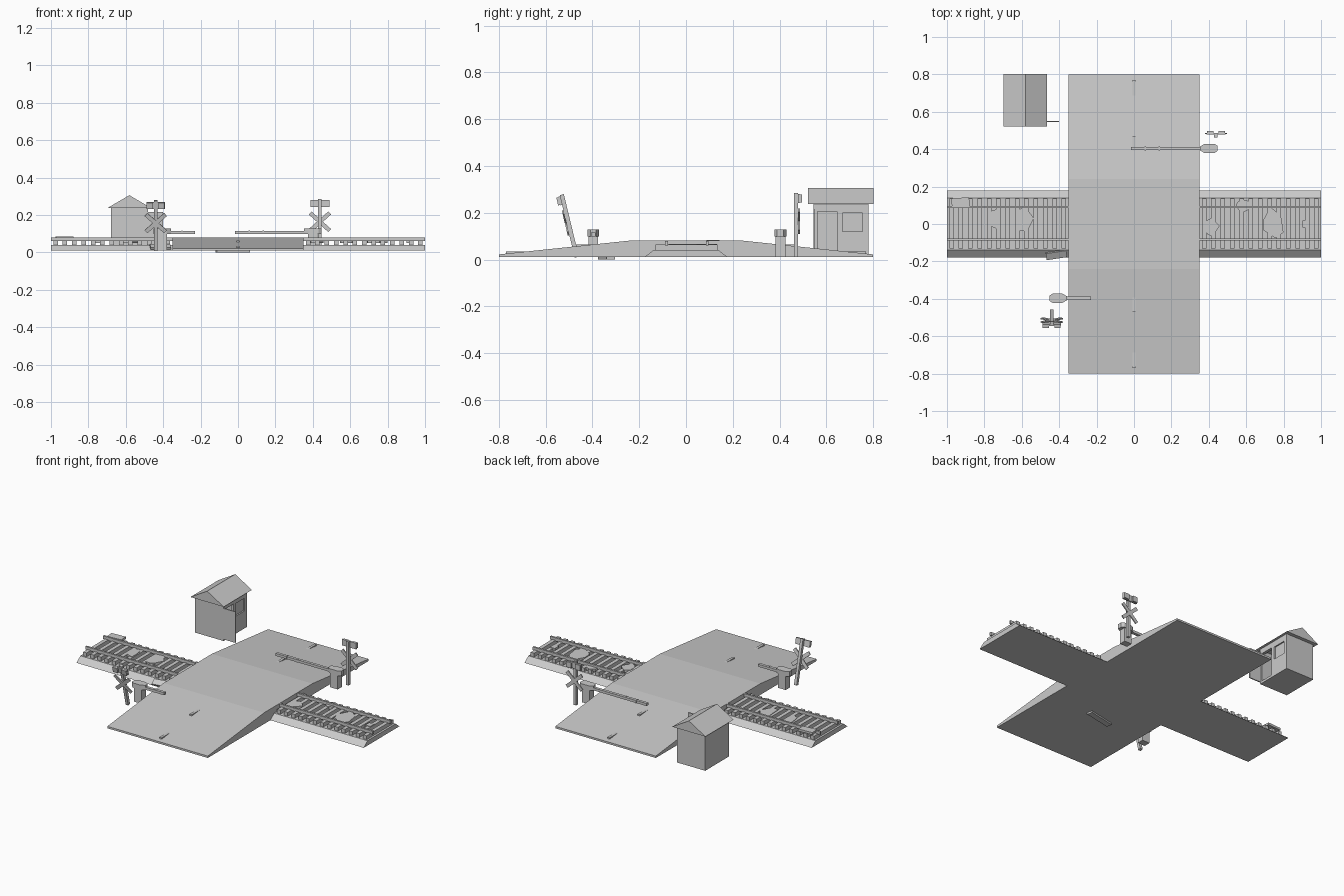
import bpy, bmesh, math, random
from mathutils import Matrix, Vector

if "Cube" in bpy.data.objects:
    bpy.data.objects.remove(bpy.data.objects["Cube"], do_unlink=True)
random.seed(4)

GREY = bpy.data.materials.new("plain grey")
GREY.use_nodes = True
GREY.diffuse_color = (0.6, 0.6, 0.6, 1)
GREY.node_tree.nodes["Principled BSDF"].inputs["Base Color"].default_value = (0.6, 0.6, 0.6, 1)


def finish(name, bm, matrix=None):
    bmesh.ops.recalc_face_normals(bm, faces=bm.faces)
    mesh = bpy.data.meshes.new(name)
    bm.to_mesh(mesh)
    bm.free()
    mesh.materials.append(GREY)
    ob = bpy.data.objects.new(name, mesh)
    bpy.context.scene.collection.objects.link(ob)
    if matrix is not None:
        ob.matrix_world = matrix
    return ob


def add_box(bm, x, y, z, turn=None):
    """Box from (min, max) ranges on each axis."""
    size = Vector((x[1] - x[0], y[1] - y[0], z[1] - z[0]))
    mid = Vector((sum(x), sum(y), sum(z))) / 2
    m = Matrix.Translation(mid) @ (turn or Matrix()) @ Matrix.Diagonal((*size, 1))
    bmesh.ops.create_cube(bm, size=1, matrix=m)


def box(name, x, y, z, turn=None, matrix=None):
    bm = bmesh.new()
    add_box(bm, x, y, z, turn)
    return finish(name, bm, matrix)


def prism(name, points, depth, matrix=None):
    """Closed 3D outline pushed along a depth vector."""
    bm = bmesh.new()
    face = bm.faces.new([bm.verts.new(p) for p in points])
    out = bmesh.ops.extrude_face_region(bm, geom=[face])
    moved = [v for v in out["geom"] if isinstance(v, bmesh.types.BMVert)]
    bmesh.ops.translate(bm, verts=moved, vec=depth)
    return finish(name, bm, matrix)


GROUND = 0.01

# Road hump and the embankment under the track
road = [(-0.8, GROUND), (0.8, GROUND), (0.8, 0.022), (0.24, 0.081), (-0.24, 0.081), (-0.8, 0.022)]
prism("road", [(-0.35, y, z) for y, z in road], (0.7, 0, 0))
bed = [(-0.178, GROUND), (0.178, GROUND), (0.14, 0.04), (-0.14, 0.04)]
prism("track_bed", [(-1, y, z) for y, z in bed], (2, 0, 0))

# Centre line dashes, level so they sink into the slopes
bm = bmesh.new()
for y, z in ((0.42, 0.065), (0.72, 0.034)):
    for s in (-1, 1):
        add_box(bm, (-0.008, 0.008), (s * y - 0.05, s * y + 0.05), (z - 0.012, z))
finish("road_dashes", bm)

# Sleepers and rails
bm = bmesh.new()
for i in range(40):
    x = -0.975 + i * 0.05
    add_box(bm, (x - 0.012, x + 0.012), (-0.13, 0.135), (0.035, 0.064))
finish("sleepers", bm)
for name, y in (("rail_front", -0.083), ("rail_back", 0.091)):
    box(name, (-1, 1), (y - 0.006, y + 0.006), (0.06, 0.08))


# Ragged flat debris between the rails
def debris(name, x, y, rx, ry, n):
    pts = []
    for i in range(n):
        a = math.tau * i / n + random.uniform(-0.2, 0.2)
        r = random.uniform(0.65, 1.1)
        pts.append((x + rx * r * math.cos(a), y + ry * r * math.sin(a), 0.05))
    prism(name, pts, (0, 0, 0.017))


for i, (x, y, rx, ry) in enumerate([(-0.745, 0.025, 0.04, 0.065), (-0.585, 0.02, 0.05, 0.08),
                                    (0.415, -0.02, 0.042, 0.055), (0.58, 0.1, 0.045, 0.04),
                                    (0.745, 0.01, 0.065, 0.08)]):
    debris(f"debris_{i + 1}", x, y, rx, ry, 8)
box("debris_block", (0.9, 0.935), (-0.02, 0.02), (0.05, 0.067))
box("loose_plate", (-0.975, -0.88), (0.09, 0.14), (0.07, 0.084), Matrix.Rotation(0.06, 4, "Z"))
box("fallen_plate", (-0.47, -0.36), (-0.185, -0.145), (0.025, 0.037),
    Matrix.Rotation(0.15, 4, "Z") @ Matrix.Rotation(0.5, 4, "X"))


# Watch hut: hollow body with a doorway and a recessed window
def cut(target, x, y, z):
    cutter = box("cutter", x, y, z)
    mod = target.modifiers.new("opening", "BOOLEAN")
    mod.operation, mod.object, mod.solver = "DIFFERENCE", cutter, "EXACT"
    cutter.hide_render = True
    cutter.hide_viewport = True
    cutter.display_type = "WIRE"


hut = box("hut_body", (-0.68, -0.482), (0.545, 0.78), (GROUND, 0.238))
cut(hut, (-0.66, -0.5), (0.56, 0.765), (0.025, 0.225))
cut(hut, (-0.52, -0.46), (0.562, 0.645), (0.025, 0.205))
cut(hut, (-0.49, -0.46), (0.67, 0.755), (0.12, 0.2))
prism("hut_roof", [(-0.697, 0.522, 0.238), (-0.465, 0.522, 0.238), (-0.581, 0.522, 0.306)], (0, 0.28, 0))
box("hut_door", (-0.482, -0.4), (0.545, 0.552), (0.02, 0.215))


# Crossing signs, built facing the front and then placed
def sign(side, matrix):
    box(side + "_sign_pole", (-0.009, 0.009), (-0.009, 0.009), (0, 0.275), matrix=matrix)
    bm = bmesh.new()
    for a in (-1, 1):
        add_box(bm, (-0.07, 0.07), (-0.016, -0.009), (0.143, 0.165), Matrix.Rotation(a * math.radians(42), 4, "Y"))
    finish(side + "_sign_cross", bm, matrix)
    bm = bmesh.new()
    add_box(bm, (-0.05, 0.05), (-0.016, -0.007), (0.232, 0.27))
    for s in (-1, 1):
        add_box(bm, (s * 0.031 - 0.017, s * 0.031 + 0.017), (-0.026, -0.01), (0.234, 0.268))
    finish(side + "_sign_lamps", bm, matrix)


sign("right", Matrix.Translation((-0.44, -0.467, GROUND)) @ Matrix.Rotation(math.radians(13.5), 4, "X"))
sign("left", Matrix.Translation((0.438, 0.471, GROUND)) @ Matrix.Rotation(math.pi, 4, "Z"))


# Barriers: post, tapered pivot head and an arm pointing along local +x
def barrier(side, matrix, reach, joints):
    box(side + "_barrier_post", (-0.026, 0.026), (-0.021, 0.021), (0, 0.09), matrix=matrix)
    half = [(-0.046, 0.014), (-0.03, 0.025), (0.022, 0.025), (0.046, 0.011)]
    outline = half + [(x, -y) for x, y in reversed(half)]
    prism(side + "_barrier_head", [(x, y, 0.088) for x, y in outline], (0, 0, 0.03), matrix)
    bm = bmesh.new()
    add_box(bm, (0.03, reach), (-0.009, 0.009), (0.089, 0.105))
    for x in joints:
        add_box(bm, (x - 0.003, x + 0.003), (-0.0105, 0.0105), (0.0875, 0.1065))
    finish(side + "_barrier_arm", bm, matrix)


barrier("right", Matrix.Translation((-0.405, -0.397, GROUND)), 0.175, [0.105])
barrier("left", Matrix.Translation((0.4, 0.404, GROUND)) @ Matrix.Rotation(math.pi, 4, "Z"), 0.415, [0.265, 0.34])

# Snapped piece of arm lying on the ground
box("broken_arm_piece", (-0.118, 0.062), (-0.358, -0.322), (0, 0.015), Matrix.Rotation(0.2, 4, "Z"))
